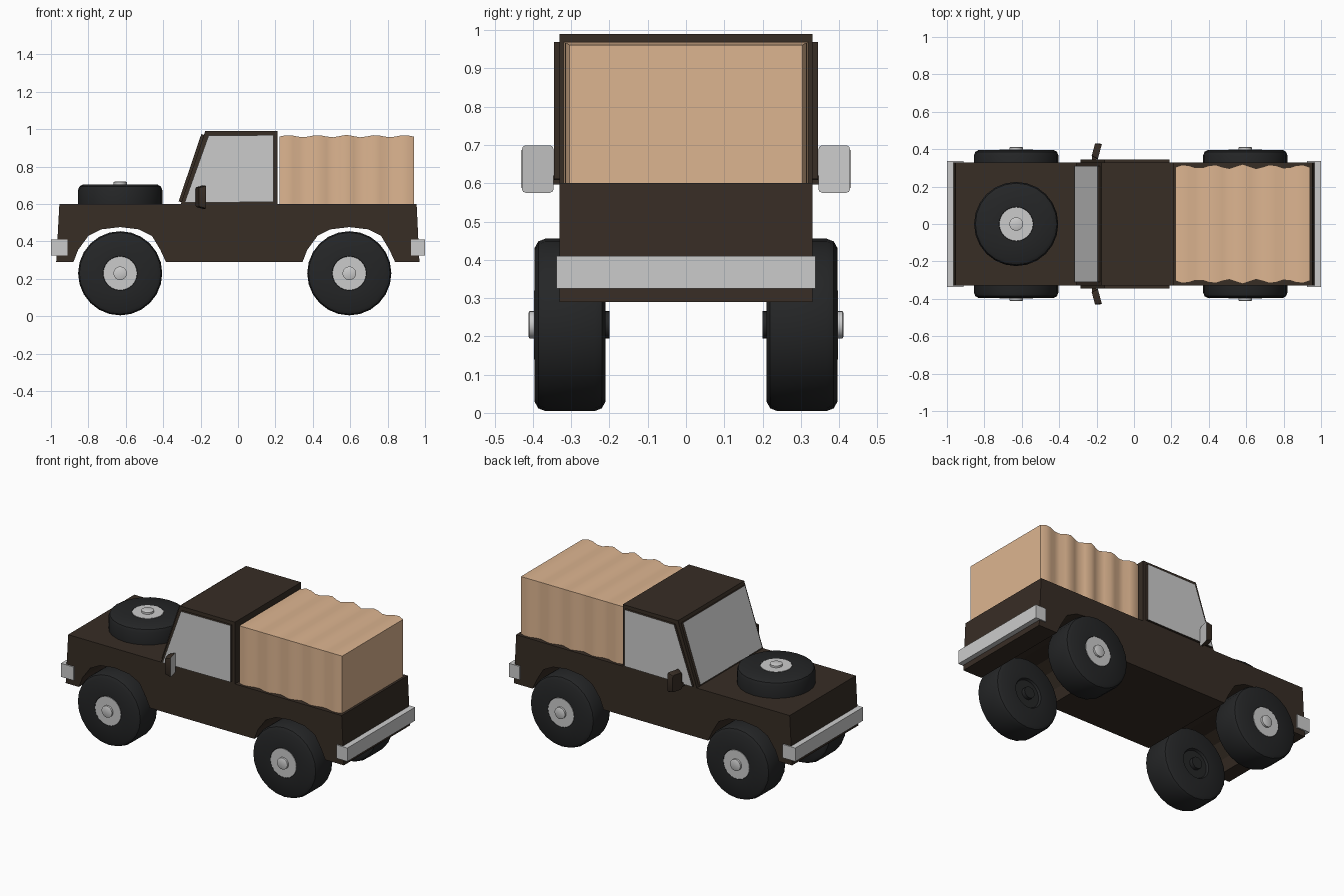
import bpy, bmesh, math
from mathutils import Matrix, Vector

if "Cube" in bpy.data.objects:
    bpy.data.objects.remove(bpy.data.objects["Cube"])


def mat(name, c):
    m = bpy.data.materials.new(name)
    m.diffuse_color = (*c, 1)
    m.use_nodes = True
    m.node_tree.nodes["Principled BSDF"].inputs["Base Color"].default_value = m.diffuse_color
    return m


PAINT = mat("dark_paint", (0.038, 0.026, 0.018))
RUBBER = mat("rubber", (0.018, 0.019, 0.020))
CANVAS = mat("canvas", (0.72, 0.46, 0.28))
GREY = mat("grey", (0.8, 0.8, 0.8))


def finish(name, bm, mats=(), angle=None, matrix=None):
    bmesh.ops.recalc_face_normals(bm, faces=bm.faces)
    me = bpy.data.meshes.new(name)
    bm.to_mesh(me)
    bm.free()
    ob = bpy.data.objects.new(name, me)
    bpy.context.collection.objects.link(ob)
    for m in mats:
        me.materials.append(m)
    if matrix:
        ob.matrix_world = matrix
    if angle:
        bpy.ops.object.select_all(action='DESELECT')
        ob.select_set(True)
        bpy.context.view_layer.objects.active = ob
        bpy.ops.object.shade_smooth_by_angle(angle=math.radians(angle))
    return ob


def prism(pts, w):
    """Side profile (x, z) extruded across y = -w..w."""
    bm = bmesh.new()
    f = bm.faces.new([bm.verts.new((x, -w, z)) for x, z in pts])
    ext = bmesh.ops.extrude_face_region(bm, geom=[f])
    bmesh.ops.translate(bm, vec=(0, 2 * w, 0),
                        verts=[v for v in ext['geom'] if isinstance(v, bmesh.types.BMVert)])
    bmesh.ops.recalc_face_normals(bm, faces=bm.faces)
    return bm


def box(x0, x1, y0, y1, z0, z1):
    bm = bmesh.new()
    bmesh.ops.create_cube(bm, size=1, matrix=Matrix.Translation(((x0 + x1) / 2, (y0 + y1) / 2, (z0 + z1) / 2))
                          @ Matrix.Diagonal((x1 - x0, y1 - y0, z1 - z0, 1)))
    return bm


def lathe(profile, n=24):
    """(radius, height) profile revolved about z."""
    bm = bmesh.new()
    vs = [bm.verts.new((r, 0, h)) for r, h in profile]
    es = [bm.edges.new(p) for p in zip(vs, vs[1:])]
    bmesh.ops.spin(bm, geom=vs + es, cent=(0, 0, 0), axis=(0, 0, 1),
                   angle=math.tau, steps=n, use_duplicate=False)
    bmesh.ops.remove_doubles(bm, verts=bm.verts, dist=1e-5)
    return bm


# Lower body with wheel arches cut through the profile
WX = (-0.63, 0.595)
ARCH = [(-0.25, 0.29), (-0.225, 0.355), (-0.17, 0.43), (-0.1, 0.465), (0, 0.477),
        (0.1, 0.465), (0.17, 0.43), (0.215, 0.355), (0.245, 0.29)]
under = [(cx + x, z) for cx in WX for x, z in ARCH]
finish("body", prism([(-0.972, 0.29)] + under + [(0.97, 0.29), (0.955, 0.6), (-0.955, 0.6)], 0.33), [PAINT])

# Cab with inset windows
bm = prism([(-0.31, 0.59), (-0.175, 0.99), (0.21, 0.99), (0.21, 0.59)], 0.33)
bm.normal_update()
panes = [f for f in bm.faces if abs(f.normal.y) > 0.9 or f.normal.x < -0.5]
for f in panes:
    bmesh.ops.inset_individual(bm, faces=[f], thickness=0.03, depth=0)
    ext = bmesh.ops.extrude_face_region(bm, geom=[f])
    new = [g for g in ext['geom'] if isinstance(g, bmesh.types.BMFace)][0]
    nv = f.normal.copy()
    bmesh.ops.translate(bm, verts=new.verts[:], vec=nv * -0.015)
    new.material_index = 1
    bm.faces.remove(f)
finish("cab", bm, [PAINT, GREY])

# Rippled canvas load cover
bm = bmesh.new()
rings = []
N = 20
for i in range(N + 1):
    x = 0.222 + 0.718 * i / N
    s = abs(((x - 0.27) / 0.155 + 0.5) % 1 - 0.5) * 2
    w, h = 0.32 - 0.025 * s, 0.97 - 0.014 * s
    rings.append([bm.verts.new((x, y, z)) for y, z in
                  ((-w, 0.595), (-w, h), (w, h), (w, 0.595))])
for a, b in zip(rings, rings[1:]):
    for k in range(4):
        j = (k + 1) % 4
        bm.faces.new((a[k], a[j], b[j], b[k]))
bm.faces.new(rings[0])
bm.faces.new(rings[-1])
finish("canvas_cover", bm, [CANVAS], 50)

# Wheels: outer face is local +z
TYRE = [(0, -0.08), (0.085, -0.08), (0.092, -0.093), (0.2, -0.093), (0.218, -0.083), (0.225, -0.065),
        (0.225, 0.065), (0.218, 0.083), (0.2, 0.093), (0.092, 0.093), (0.085, 0.08), (0, 0.08)]
HUB = [(0, 0.07), (0.09, 0.07), (0.09, 0.094), (0.036, 0.094), (0.036, 0.106), (0.03, 0.109), (0, 0.109)]
INNER = [(0, -0.07), (0.036, -0.07), (0.036, -0.103), (0, -0.103)]


def wheel(name, m, inner=True):
    finish(name + "_tyre", lathe(TYRE), [RUBBER], 30, m)
    finish(name + "_hub", lathe(HUB), [GREY], 30, m)
    if inner:
        finish(name + "_inner_hub", lathe(INNER), [RUBBER], 30, m)


for cx, end in zip(WX, ("front", "rear")):
    for s, side in ((-1, "right"), (1, "left")):
        wheel(f"{end}_{side}_wheel", Matrix.Translation((cx, s * 0.303, 0.23))
              @ Matrix.Rotation(-s * math.pi / 2, 4, 'X'))
wheel("spare_wheel", Matrix.Translation((-0.63, 0, 0.611)), False)

# Bumpers
finish("front_bumper", box(-1.0, -0.912, -0.338, 0.338, 0.325, 0.41), [GREY])
finish("rear_bumper", box(0.925, 1.0, -0.338, 0.338, 0.325, 0.41), [GREY])

# Door mirrors: dark tapered housing, grey glass facing rearward
for s, side in ((-1, "right"), (1, "left")):
    m = Matrix.Translation((-0.2, s * 0.392, 0.637)) @ Matrix.Rotation(-s * math.radians(15), 4, 'Z')
    bm = box(-0.018, 0.018, -0.043, 0.043, -0.062, 0.062)
    for v in bm.verts:
        if v.co.x < 0:
            v.co.y *= 0.8
            v.co.z *= 0.85
    bmesh.ops.bevel(bm, geom=[e for e in bm.edges if abs(e.verts[0].co.x - e.verts[1].co.x) > 0.02],
                    offset=0.01, segments=2, affect='EDGES', profile=0.5)
    bm.normal_update()
    for f in bm.faces:
        f.material_index = int(f.normal.x > 0.9)
    finish(f"{side}_mirror", bm, [PAINT, GREY], 30, m)
    y0, y1 = sorted((s * 0.31, s * 0.37))
    finish(f"{side}_mirror_arm", box(-0.225, -0.2, y0, y1, 0.597, 0.62), [PAINT])
